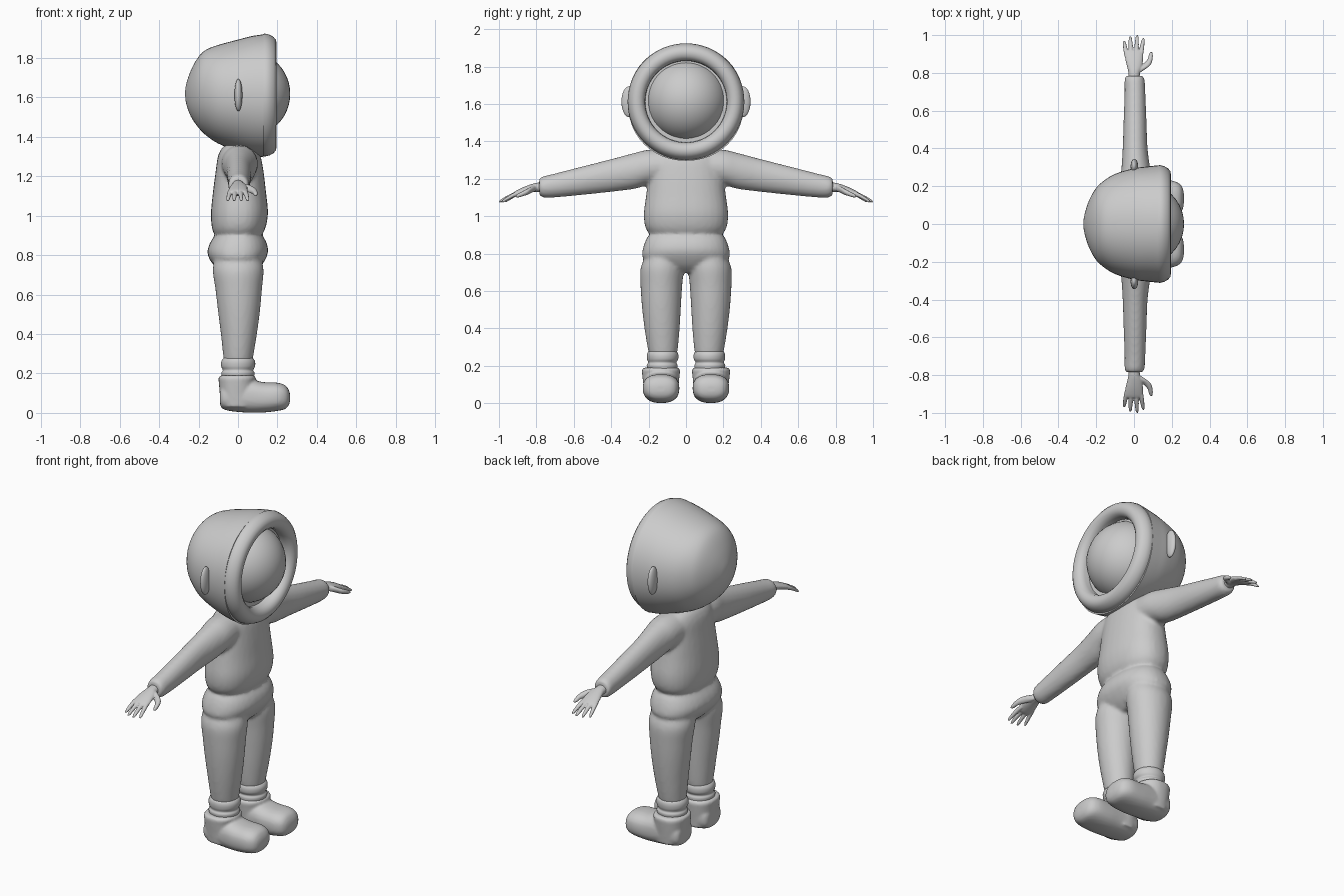
import bpy, bmesh, math
from mathutils import Vector

grey = bpy.data.materials.new("suit grey")
grey.diffuse_color = (0.6, 0.6, 0.6, 1)


def spline(p, q, r, s, t):
    """Catmull-Rom step between q and r."""
    return 0.5 * (2*q + (r-p)*t + (2*p - 5*q + 4*r - s)*t*t + (3*q - p - 3*r + s)*t**3)


def loft(bm, axis, stations, side=1, n=32, sub=4, power=2.0):
    """Skin of rings; station = (position on axis, a min, a max, b min, b max)."""
    pts = [Vector(s) for s in stations]
    pts = [pts[0]] + pts + [pts[-1]]
    path = []
    for i in range(1, len(pts) - 2):
        path += [spline(*pts[i-1:i+3], k / sub) for k in range(sub)]
    path.append(pts[-1])
    rings = []
    for t, a0, a1, b0, b1 in path:
        ring = []
        for k in range(n):
            w = 2 * math.pi * k / n
            c, s = math.cos(w), math.sin(w)
            c = math.copysign(abs(c) ** (2 / power), c)
            s = math.copysign(abs(s) ** (2 / power), s)
            a, b = (a0+a1)/2 + (a1-a0)/2 * c, (b0+b1)/2 + (b1-b0)/2 * s
            x, y, z = {'x': (t, a, b), 'y': (a, t, b), 'z': (a, b, t)}[axis]
            ring.append(bm.verts.new((x, y * side, z)))
        rings.append(ring)
    faces = [bm.faces.new((r[k], r[(k+1) % n], q[(k+1) % n], q[k]))
             for r, q in zip(rings, rings[1:]) for k in range(n)]
    faces += [bm.faces.new(rings[0]), bm.faces.new(rings[-1])]
    bmesh.ops.recalc_face_normals(bm, faces=faces)


def finish(bm, name, voxel=0, smooth=0, mirror=False, angle=180):
    me = bpy.data.meshes.new(name)
    bm.to_mesh(me)
    bm.free()
    me.materials.append(grey)
    ob = bpy.data.objects.new(name, me)
    bpy.context.collection.objects.link(ob)
    bpy.ops.object.select_all(action='DESELECT')
    ob.select_set(True)
    bpy.context.view_layer.objects.active = ob
    bpy.ops.object.shade_smooth_by_angle(angle=math.radians(angle))
    if voxel:
        m = ob.modifiers.new("blend", 'REMESH')
        m.mode, m.voxel_size, m.use_smooth_shade = 'VOXEL', voxel, True
    if smooth:
        m = ob.modifiers.new("soften", 'SMOOTH')
        m.factor, m.iterations = 0.5, smooth
    if mirror:
        ob.modifiers.new("other side", 'MIRROR').use_axis = (False, True, False)
    return ob


# Suit: torso, neck, hips, sleeves and trouser legs blended into one skin
bm = bmesh.new()
loft(bm, 'z', [(0.88, -.10, .10, -.17, .17), (0.91, -.123, .125, -.20, .20),
               (0.95, -.134, .143, -.22, .22), (1.02, -.137, .152, -.225, .225),
               (1.12, -.127, .142, -.212, .212), (1.22, -.114, .13, -.20, .20),
               (1.30, -.102, .115, -.19, .19), (1.345, -.08, .09, -.16, .16),
               (1.37, -.05, .06, -.10, .10), (1.44, -.04, .05, -.06, .06)], power=2.3)
loft(bm, 'z', [(0.70, -.07, .07, -.10, .10), (0.735, -.11, .11, -.19, .19),
               (0.78, -.145, .14, -.232, .232), (0.82, -.155, .153, -.232, .232),
               (0.86, -.143, .146, -.22, .22), (0.89, -.125, .13, -.205, .205),
               (0.915, -.11, .11, -.18, .18)], power=2.3)
for side in (1, -1):
    loft(bm, 'y', [(.08, -.09, .10, 1.17, 1.36), (.20, -.08, .10, 1.165, 1.355),
                   (.28, -.068, .088, 1.145, 1.337), (.40, -.06, .072, 1.13, 1.305),
                   (.55, -.055, .066, 1.114, 1.267), (.70, -.05, .06, 1.10, 1.228),
                   (.765, -.05, .056, 1.10, 1.212), (.785, -.042, .046, 1.115, 1.20)], side)
    loft(bm, 'z', [(.25, -.07, .07, .055, .19), (.28, -.074, .076, .045, .202),
                   (.40, -.087, .096, .034, .222), (.52, -.102, .112, .027, .236),
                   (.63, -.115, .122, .02, .243), (.72, -.128, .13, .012, .243),
                   (.78, -.12, .12, .02, .22)], side)
finish(bm, "suit", voxel=0.011, smooth=4)

# Ankle cuffs with a grooved roll
bm = bmesh.new()
loft(bm, 'z', [(.16, -.075, .075, .05, .20), (.20, -.084, .084, .045, .21),
               (.217, -.077, .077, .051, .203), (.235, -.085, .086, .042, .208),
               (.258, -.085, .087, .041, .209), (.275, -.076, .078, .048, .202),
               (.285, -.06, .06, .06, .18)], n=40)
finish(bm, "ankle_cuff", mirror=True)

# Boots: shaft plus rounded foot
bm = bmesh.new()
loft(bm, 'z', [(.03, -.085, .085, .045, .22), (.09, -.092, .085, .04, .227),
               (.15, -.097, .085, .034, .234), (.178, -.099, .09, .032, .236),
               (.19, -.088, .08, .042, .226)], power=2.3)
loft(bm, 'x', [(-.092, .09, .18, .05, .11), (-.08, .06, .206, .022, .14),
               (-.03, .045, .22, .008, .16), (.06, .04, .226, .001, .168),
               (.13, .036, .23, .002, .156), (.20, .037, .23, .01, .153),
               (.24, .052, .214, .02, .14), (.258, .078, .19, .04, .115),
               (.264, .11, .16, .06, .095)], power=2.5)
finish(bm, "boot", voxel=0.008, smooth=4, mirror=True)

# Hands: wrist and palm, four fingers and a thumb
bm = bmesh.new()
loft(bm, 'y', [(.75, -.03, .03, 1.125, 1.185), (.80, -.03, .032, 1.13, 1.178),
               (.83, -.036, .042, 1.127, 1.17), (.87, -.046, .048, 1.115, 1.155),
               (.905, -.05, .048, 1.105, 1.138), (.92, -.04, .04, 1.107, 1.128)], n=24)
for x0, x1, tip in ((-.038, -.053, .97), (-.014, -.02, .994),
                    (.011, .017, 1.0), (.035, .05, .985)):
    stations = []
    for f, r in ((0, .012), (.35, .012), (.7, .0105), (.92, .008), (1, .003)):
        x, z = x0 + (x1-x0) * f, 1.126 - .05 * f ** 1.3
        stations.append((.885 + (tip-.885) * f, x-r, x+r, z-r, z+r))
    loft(bm, 'y', stations, n=12)
loft(bm, 'y', [(.80, .012, .03, 1.135, 1.165), (.825, .015, .068, 1.125, 1.16),
               (.845, .045, .09, 1.115, 1.148), (.87, .07, .098, 1.107, 1.135),
               (.895, .078, .1, 1.10, 1.122), (.91, .085, .097, 1.10, 1.112)], n=16)
finish(bm, "hand", voxel=0.004, smooth=2, mirror=True)

# Helmet shell, rounded at the back and slightly flattened on top
bm = bmesh.new()
loft(bm, 'x', [(-.268, -.01, .01, 1.61, 1.63), (-.262, -.05, .05, 1.565, 1.67),
               (-.24, -.12, .12, 1.505, 1.735), (-.205, -.185, .185, 1.452, 1.80),
               (-.165, -.225, .225, 1.41, 1.84), (-.10, -.265, .265, 1.366, 1.866),
               (0, -.295, .295, 1.327, 1.893), (.07, -.304, .304, 1.305, 1.911),
               (.13, -.311, .311, 1.296, 1.92)], n=48, power=2.1)
finish(bm, "helmet_shell", angle=40)

# Thick rim around the visor
bm = bmesh.new()
rim = [(.12, .305), (.135, .312), (.16, .306), (.18, .295), (.192, .28), (.196, .262),
       (.192, .243), (.18, .228), (.16, .219), (.10, .217), (.10, .30)]
n = 64
rows = [[bm.verts.new((x, r * math.cos(2*math.pi*k/n), 1.612 + r * math.sin(2*math.pi*k/n)))
         for k in range(n)] for x, r in rim]
for i, row in enumerate(rows):
    nxt = rows[(i+1) % len(rows)]
    for k in range(n):
        bm.faces.new((row[k], row[(k+1) % n], nxt[(k+1) % n], nxt[k]))
bmesh.ops.recalc_face_normals(bm, faces=bm.faces[:])
finish(bm, "visor_rim", angle=40)


def ball(name, centre, size, mirror=False):
    bm = bmesh.new()
    bmesh.ops.create_uvsphere(bm, u_segments=40, v_segments=24, radius=1)
    for v in bm.verts:
        v.co = Vector(c + s * p for c, s, p in zip(centre, size, v.co))
    finish(bm, name, mirror=mirror)


# Visor globe and side ear pieces
ball("visor_globe", (.046, 0, 1.618), (.219, .219, .219))
ball("ear_piece", (.002, .305, 1.612), (.02, .04, .082), mirror=True)
